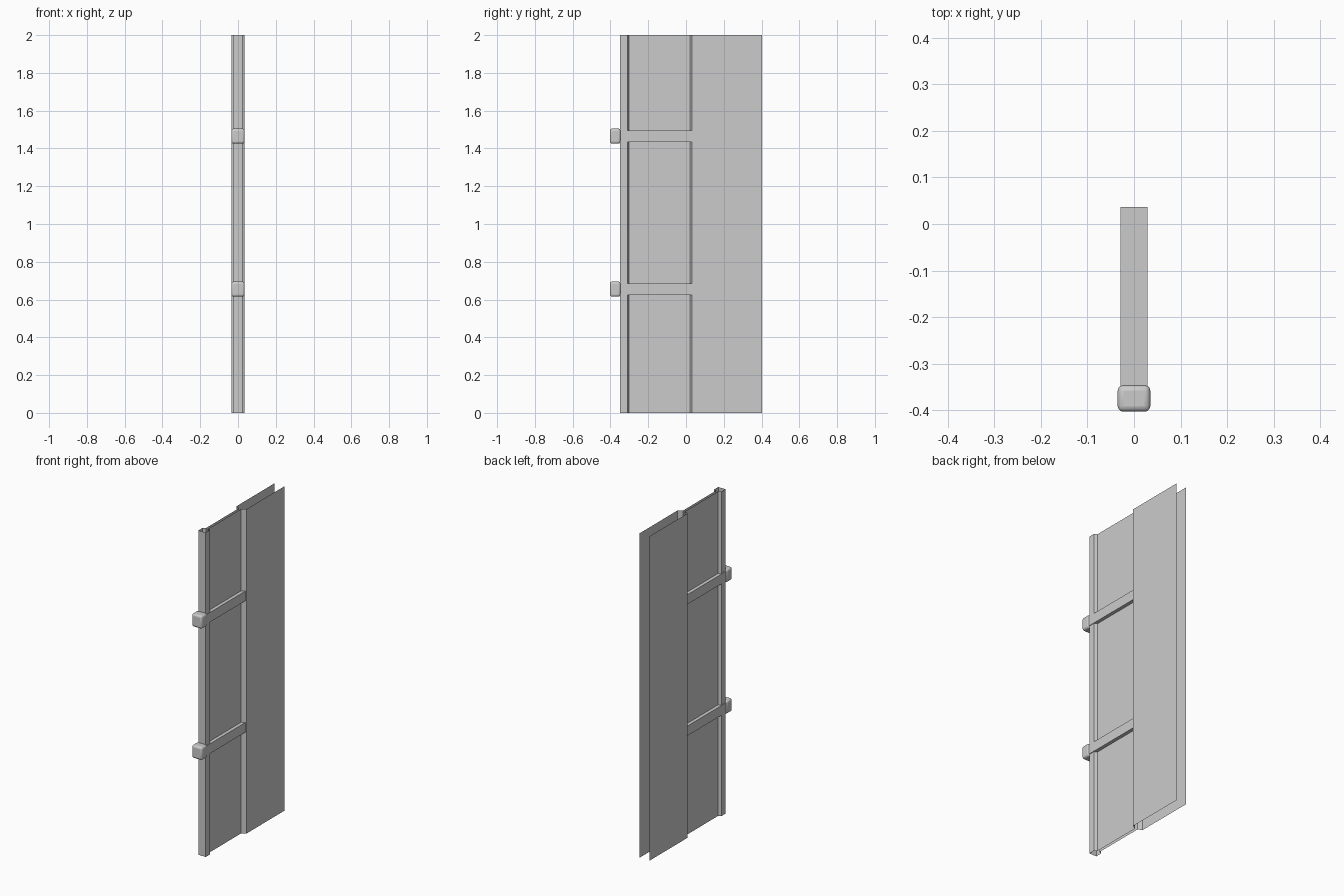
import bpy, bmesh

if "Cube" in bpy.data.objects:
    bpy.data.objects.remove(bpy.data.objects["Cube"])

H = 2.0


def make_object(name, bm):
    bmesh.ops.recalc_face_normals(bm, faces=bm.faces)
    mesh = bpy.data.meshes.new(name)
    bm.to_mesh(mesh)
    bm.free()
    obj = bpy.data.objects.new(name, mesh)
    bpy.context.collection.objects.link(obj)
    return obj


def extrude_x(name, outline, half):
    # closed y-z outline, made into a solid across x
    bm = bmesh.new()
    face = bm.faces.new([bm.verts.new((-half, y, z)) for y, z in outline])
    res = bmesh.ops.extrude_face_region(bm, geom=[face])
    for v in res["geom"]:
        if isinstance(v, bmesh.types.BMVert):
            v.co.x = half
    bm.faces.ensure_lookup_table()
    return make_object(name, bm)


# Thin-walled body: front post, recessed panel, then two open parallel sheets
half = [(0.025, -0.35), (0.025, -0.31), (0.008, -0.302),
        (0.008, 0.02), (0.034, 0.033), (0.034, 0.403)]
path = [(-x, y) for x, y in reversed(half)] + half
bm = bmesh.new()
low = [bm.verts.new((x, y, 0)) for x, y in path]
top = [bm.verts.new((x, y, H)) for x, y in path]
for i in range(len(path) - 1):
    bm.faces.new((low[i], low[i + 1], top[i + 1], top[i]))
make_object("body_sheet", bm)

# Two straps with a rounded grip at the front
for label, z in (("lower", 0.655), ("upper", 1.465)):
    extrude_x(label + "_strap", [(-0.36, z - 0.03), (0.036, z - 0.03),
                                 (0.036, z + 0.03), (-0.36, z + 0.03)], 0.029)
    grip = extrude_x(label + "_grip", [(-0.403, z - 0.04), (-0.346, z - 0.04),
                                       (-0.346, z + 0.04), (-0.403, z + 0.04)], 0.035)
    bev = grip.modifiers.new("round", "BEVEL")
    bev.width = 0.012
    bev.segments = 3
    bpy.context.view_layer.objects.active = grip
    grip.select_set(True)
    bpy.ops.object.shade_smooth_by_angle()
    grip.select_set(False)
